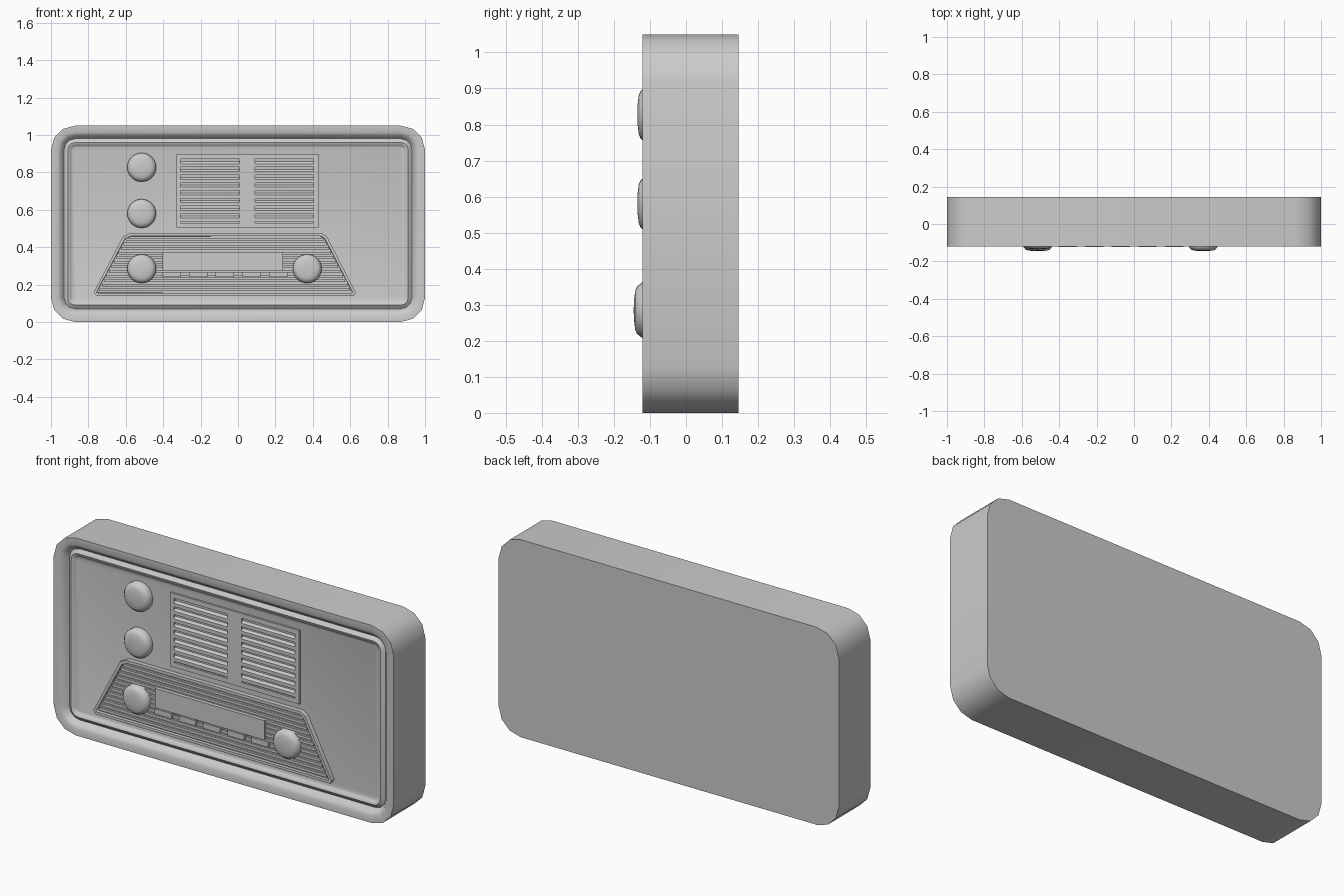
import bpy, bmesh, math

if "Cube" in bpy.data.objects:
    bpy.data.objects.remove(bpy.data.objects["Cube"])

grey = bpy.data.materials.new("plain grey")
grey.use_nodes = True
grey.diffuse_color = (0.6, 0.6, 0.6, 1)
bsdf = next(n for n in grey.node_tree.nodes if n.type == 'BSDF_PRINCIPLED')
bsdf.inputs["Base Color"].default_value = (0.6, 0.6, 0.6, 1)


def finish(bm, name, angle=35):
    bmesh.ops.recalc_face_normals(bm, faces=bm.faces)
    mesh = bpy.data.meshes.new(name)
    bm.to_mesh(mesh)
    bm.free()
    mesh.materials.append(grey)
    obj = bpy.data.objects.new(name, mesh)
    bpy.context.collection.objects.link(obj)
    bpy.ops.object.select_all(action='DESELECT')
    obj.select_set(True)
    bpy.context.view_layer.objects.active = obj
    bpy.ops.object.shade_smooth_by_angle(angle=math.radians(angle))
    return obj


def loft(name, loops, angle=35):
    """Skin a list of closed point loops and cap both ends."""
    bm = bmesh.new()
    rows = [[bm.verts.new(p) for p in loop] for loop in loops]
    n = len(rows[0])
    for a, b in zip(rows, rows[1:]):
        for i in range(n):
            j = (i + 1) % n
            bm.faces.new((a[i], a[j], b[j], b[i]))
    bm.faces.new(rows[0])
    bm.faces.new(rows[-1])
    return finish(bm, name, angle)


def prism(name, outline, back, front):
    """Extrude an x-z outline along y."""
    return loft(name, [[(x, y, z) for x, z in outline] for y in (back, front)])


def bar(name, x0, x1, z0, z1, back, front):
    return prism(name, [(x0, z0), (x1, z0), (x1, z1), (x0, z1)], back, front)


def rounded_loop(inset, y):
    r = max(0.13 - inset, 0.02)
    hx, hz = 1 - inset - r, 0.525 - inset - r
    pts = []
    for k, (sx, sz) in enumerate([(1, 1), (-1, 1), (-1, -1), (1, -1)]):
        for s in range(4):
            a = math.radians(90 * k + 30 * s)
            pts.append((sx * hx + r * math.cos(a), y, 0.525 + sz * hz + r * math.sin(a)))
    return pts


# Cabinet with a rolled rim, groove and bead around the front panel
PANEL = -0.09
profile = [(0, 0.145), (0, -0.12), (0.035, -0.12), (0.05, -0.113), (0.062, -0.098),
           (0.07, -0.088), (0.078, -0.094), (0.09, -0.103), (0.1, -0.1),
           (0.107, -0.094), (0.108, PANEL - 0.003), (0.118, PANEL)]
loft("cabinet", [rounded_loop(t, y) for t, y in profile])


# Domed knobs
def knob(name, x, z, lift):
    section = [(0.077, PANEL), (0.077, -0.112 - lift), (0.071, -0.119 - lift),
               (0.066, -0.126 - lift), (0.054, -0.131 - lift),
               (0.03, -0.134 - lift), (0.008, -0.135 - lift)]
    steps = [math.tau * i / 32 for i in range(32)]
    loft(name, [[(x + r * math.cos(a), y, z + r * math.sin(a)) for a in steps]
                for r, y in section], 45)


knob("upper_knob", -0.515, 0.827, 0)
knob("middle_knob", -0.515, 0.58, 0)
knob("lower_right_knob", -0.515, 0.285, 0.01)
knob("lower_left_knob", 0.37, 0.285, 0.01)

# Speaker grille frame
G_BACK, G_FRONT = PANEL + 0.005, -0.1
for name, z0, z1 in (("bottom", 0.505, 0.53), ("top", 0.872, 0.897)):
    bar("grille_" + name, -0.33, 0.43, z0, z1, G_BACK, G_FRONT)
for name, x0, x1 in (("right", -0.33, -0.307), ("middle", 0.008, 0.09), ("left", 0.405, 0.43)):
    bar("grille_" + name, x0, x1, 0.53, 0.872, G_BACK, G_FRONT)

# Louvres with sloped top edges
for side, x0, x1 in (("right", -0.307, 0.008), ("left", 0.09, 0.405)):
    for i in range(8):
        z = 0.555 + 0.0415 * i
        section = [(G_BACK, z - 0.018), (G_FRONT, z - 0.018), (G_FRONT, z), (G_BACK, z + 0.017)]
        loft(f"louvre_{side}_{i}", [[(x, y, h) for y, h in section] for x in (x0, x1)])

# Control panel: trapezoid tray with raised border
tray_outline = [(-0.755, 0.14), (0.62, 0.14), (0.63, 0.157), (0.475, 0.458), (0.445, 0.476),
                (-0.575, 0.476), (-0.615, 0.458), (-0.772, 0.157)]
tray = prism("control_tray", tray_outline, G_BACK, -0.114)
bm = bmesh.new()
bm.from_mesh(tray.data)
bm.normal_update()
face = min(bm.faces, key=lambda f: f.calc_center_median().y)
bmesh.ops.inset_individual(bm, faces=[face], thickness=0.016)
bmesh.ops.inset_individual(bm, faces=[face], thickness=0.002, depth=-0.014)
bm.to_mesh(tray.data)
bm.free()

# Horizontal ribs that follow the slanted sides
for i in range(12):
    z = 0.172 + 0.0245 * i
    t = (z - 0.157) / 0.301
    bar(f"tray_rib_{i}", -0.748 + 0.157 * t, 0.606 - 0.155 * t,
        z - 0.007, z + 0.007, -0.095, -0.111)

# Tuning display and push buttons
bar("tuning_display", -0.404, 0.24, 0.272, 0.375, -0.095, -0.12)
for i in range(5):
    x = -0.355 + 0.1425 * i
    bar(f"push_button_{i}", x - 0.049, x + 0.049, 0.24, 0.268, -0.095, -0.123)
